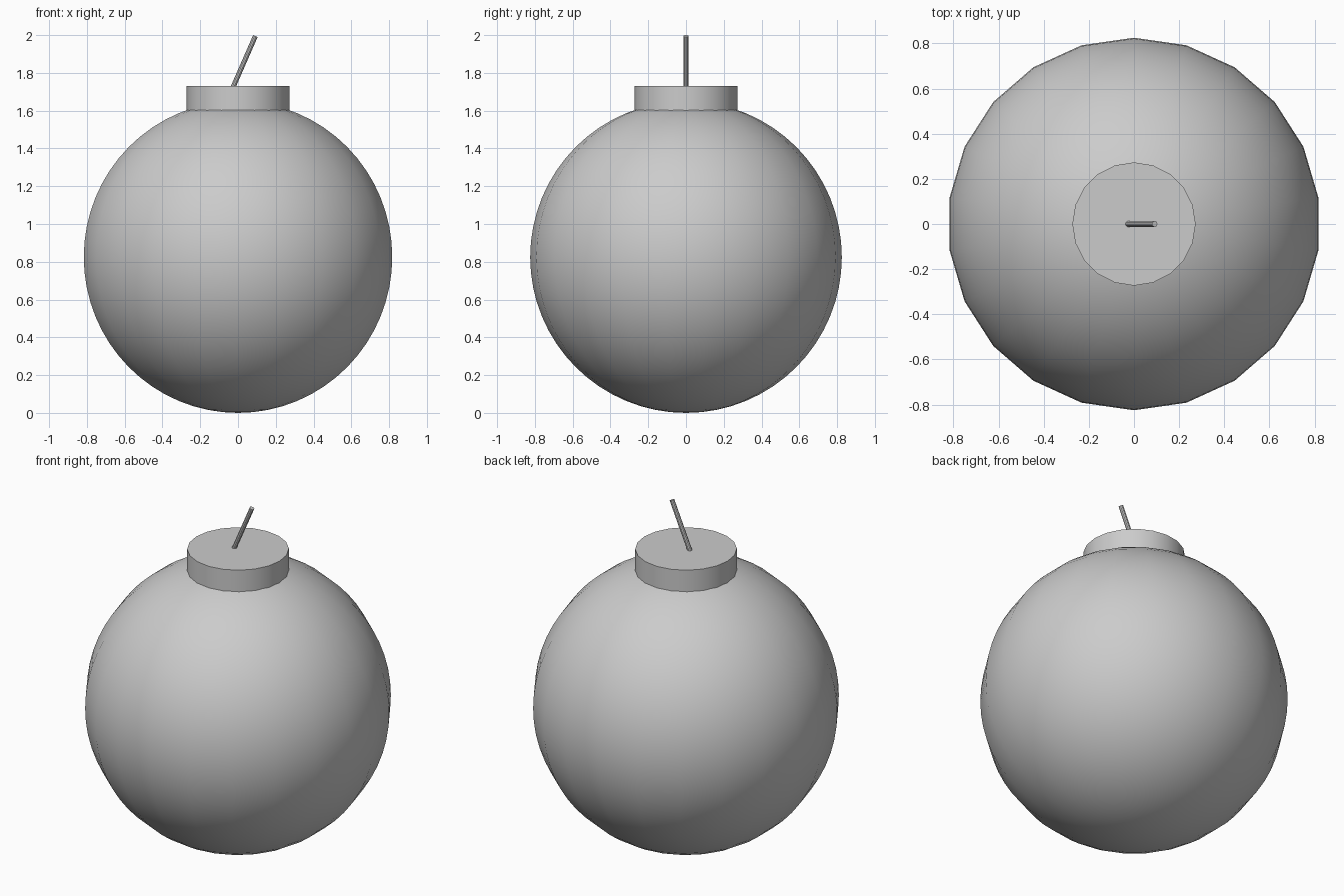
import bpy
import math
from mathutils import Vector

cube = bpy.data.objects.get("Cube")
if cube:
    bpy.data.objects.remove(cube, do_unlink=True)

grey = bpy.data.materials.new("plain_grey")
grey.use_nodes = True
colour = (0.6, 0.6, 0.6, 1)
grey.diffuse_color = colour
grey.node_tree.nodes["Principled BSDF"].inputs["Base Color"].default_value = colour


def finish(name):
    """Name the active object, colour it and smooth its round sides."""
    part = bpy.context.object
    part.name = name
    part.data.materials.append(grey)
    bpy.ops.object.shade_smooth_by_angle(angle=math.radians(35))
    return part


def rod(name, start, end, radius, sides):
    """Capped cylinder between two points."""
    start, end = Vector(start), Vector(end)
    axis = end - start
    bpy.ops.mesh.primitive_cylinder_add(
        vertices=sides, radius=radius, depth=axis.length,
        location=(start + end) / 2,
        rotation=axis.to_track_quat("Z", "Y").to_euler())
    return finish(name)


# Round body
R = 0.825
bpy.ops.mesh.primitive_uv_sphere_add(
    segments=22, ring_count=32, radius=R, location=(0, 0, R))
finish("body")

# Flat collar sunk into the top of the body
rod("collar", (0, 0, 1.52), (0, 0, 1.73), 0.273, 20)

# Slanted fuse
rod("fuse", (-0.037, 0, 1.7), (0.092, 0, 1.995), 0.013, 10)
